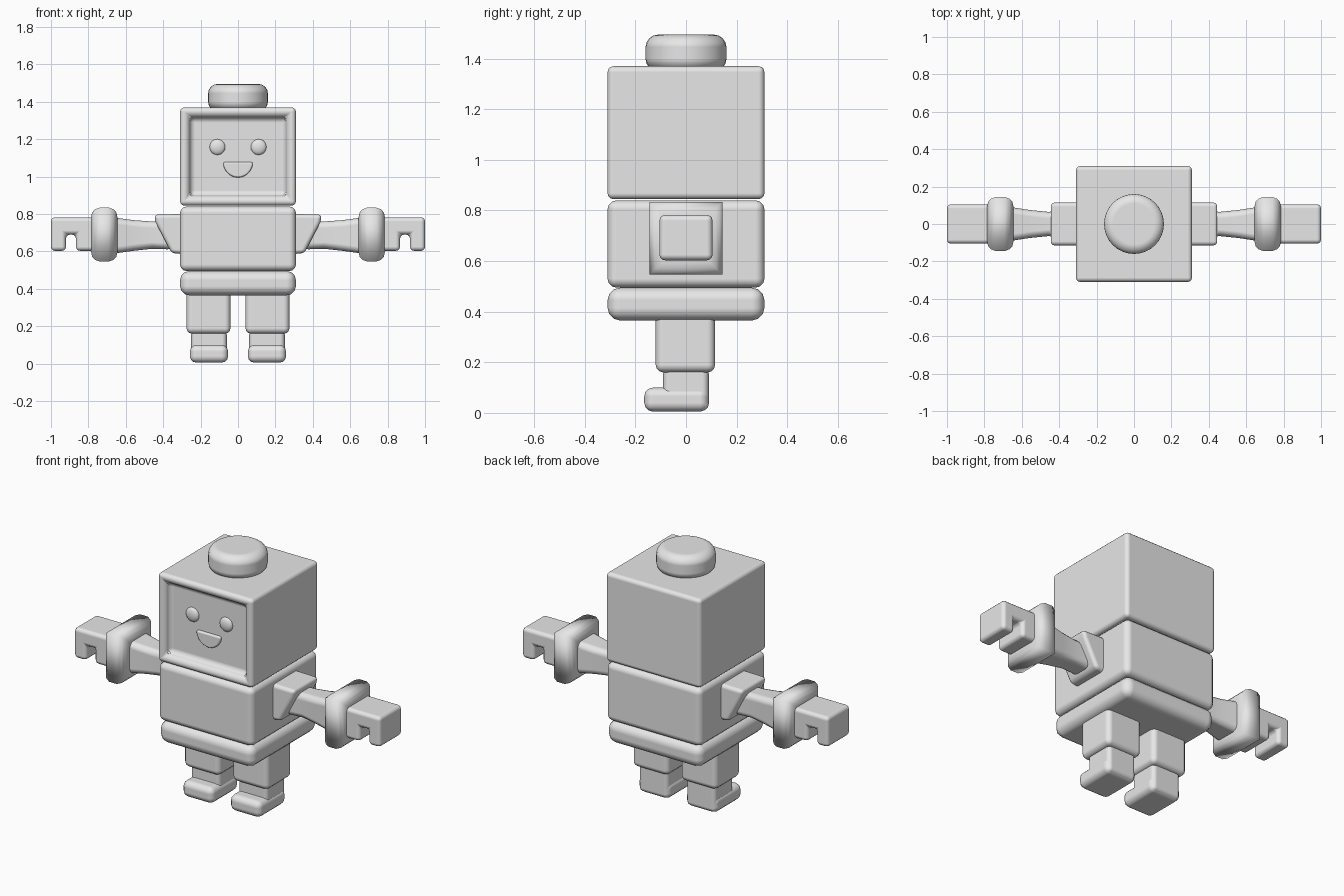
import bpy, bmesh, math
from mathutils import Vector, Matrix

if "Cube" in bpy.data.objects:
    bpy.data.objects.remove(bpy.data.objects["Cube"])

grey = bpy.data.materials.new("light_grey")
grey.diffuse_color = (0.8, 0.8, 0.8, 1)
grey.use_nodes = True
grey.node_tree.nodes["Principled BSDF"].inputs["Base Color"].default_value = grey.diffuse_color


def finish(name, bm, bevel=0.0, segments=3, mirror=False):
    """Turn a bmesh into a smooth, bevelled and optionally mirrored part."""
    bmesh.ops.recalc_face_normals(bm, faces=bm.faces)
    for f in bm.faces:
        f.smooth = True
    me = bpy.data.meshes.new(name)
    bm.to_mesh(me)
    bm.free()
    me.materials.append(grey)
    ob = bpy.data.objects.new(name, me)
    bpy.context.collection.objects.link(ob)
    if bevel:
        m = ob.modifiers.new("bevel", 'BEVEL')
        m.width, m.segments = bevel, segments
        m.limit_method, m.angle_limit = 'ANGLE', math.radians(30)
        m.harden_normals = True
    if mirror:
        ob.modifiers.new("mirror", 'MIRROR').use_mirror_merge = False
    return ob


def box_bm(lo, hi):
    bm = bmesh.new()
    bmesh.ops.create_cube(bm, size=1)
    lo, hi = Vector(lo), Vector(hi)
    for v in bm.verts:
        v.co = (lo + hi) / 2 + v.co * (hi - lo)
    return bm


def box(name, lo, hi, bevel, mirror=False):
    return finish(name, box_bm(lo, hi), bevel, 3, mirror)


def prism(name, profile, y0, y1, bevel, mirror=False, segments=3):
    """Extrude an x/z outline along y."""
    bm = bmesh.new()
    f = bm.faces.new([bm.verts.new((x, y0, z)) for x, z in profile])
    r = bmesh.ops.extrude_face_region(bm, geom=[f])
    for v in r["geom"]:
        if isinstance(v, bmesh.types.BMVert):
            v.co.y = y1
    return finish(name, bm, bevel, segments, mirror)


def loft(name, stations, bevel):
    """Rectangular sections along x: (x, half depth, half height, centre z)."""
    bm = bmesh.new()
    rings = []
    for x, hy, hz, cz in stations:
        rings.append([bm.verts.new((x, sy * hy, cz + sz * hz))
                      for sy, sz in ((-1, -1), (1, -1), (1, 1), (-1, 1))])
    for a, b in zip(rings, rings[1:]):
        for i in range(4):
            j = (i + 1) % 4
            bm.faces.new((a[i], a[j], b[j], b[i]))
    bm.faces.new(rings[0])
    bm.faces.new(rings[-1])
    return finish(name, bm, bevel, 3, True)


# Head with a recessed screen on its front
bm = box_bm((-0.31, -0.31, 0.845), (0.31, 0.31, 1.37))
bm.normal_update()
front = min(bm.faces, key=lambda f: f.calc_center_median().y)
bmesh.ops.inset_region(bm, faces=[front], thickness=0.065)
bmesh.ops.inset_region(bm, faces=[front], thickness=0.018)
for v in front.verts:
    v.co.y += 0.045
finish("head", bm, 0.025)

# Round knob on top of the head
bm = bmesh.new()
bmesh.ops.create_cone(bm, cap_ends=True, segments=32, radius1=0.16, radius2=0.16,
                      depth=0.145, matrix=Matrix.Translation((0, 0, 1.4225)))
finish("head_knob", bm, 0.05, 4)

# Face: domed eyes and a half-round mouth
bm = bmesh.new()
bmesh.ops.create_uvsphere(
    bm, u_segments=20, v_segments=10, radius=0.042,
    matrix=Matrix.Translation((0.11, -0.265, 1.158)) @ Matrix.Diagonal((1, 0.45, 1, 1)))
finish("eyes", bm, mirror=True)
smile = [(0.08 * math.cos(a), 1.078 - 0.083 * math.sin(a))
         for a in (math.pi * i / 14 for i in range(15))]
prism("mouth", smile, -0.28, -0.255, 0.01, segments=2)

# Torso and hips
box("torso", (-0.31, -0.31, 0.495), (0.31, 0.31, 0.84), 0.035)
box("hips", (-0.31, -0.31, 0.365), (0.31, 0.31, 0.495), 0.05)

# Legs and feet
box("leg", (0.04, -0.12, 0.16), (0.275, 0.115, 0.40), 0.03, True)
box("ankle", (0.06, -0.09, 0.01), (0.25, 0.09, 0.18), 0.025, True)
box("foot", (0.053, -0.165, 0.005), (0.257, 0.09, 0.10), 0.035, True)

# Shoulders: wedges leaning out at the top
prism("shoulder", [(0.27, 0.80), (0.45, 0.797), (0.44, 0.755), (0.355, 0.59), (0.27, 0.585)],
      -0.115, 0.115, 0.022, True)

# Flared forearms
loft("forearm", [(0.34, 0.07, 0.075, 0.685), (0.46, 0.065, 0.073, 0.687),
                 (0.56, 0.075, 0.082, 0.685), (0.69, 0.095, 0.10, 0.685)], 0.035)

# Cuffs bulging around the wrists
cuff = [(0.645, 0.095), (0.65, 0.118), (0.665, 0.135), (0.69, 0.144), (0.74, 0.144),
        (0.765, 0.135), (0.78, 0.118), (0.785, 0.095)]
loft("cuff", [(x, h, h, 0.69) for x, h in cuff], 0)

# Hooked hands
prism("hand", [(0.74, 0.782), (1.0, 0.782), (1.0, 0.603), (0.92, 0.603), (0.92, 0.69),
               (0.866, 0.69), (0.866, 0.603), (0.74, 0.603)], -0.105, 0.105, 0.022, True)
